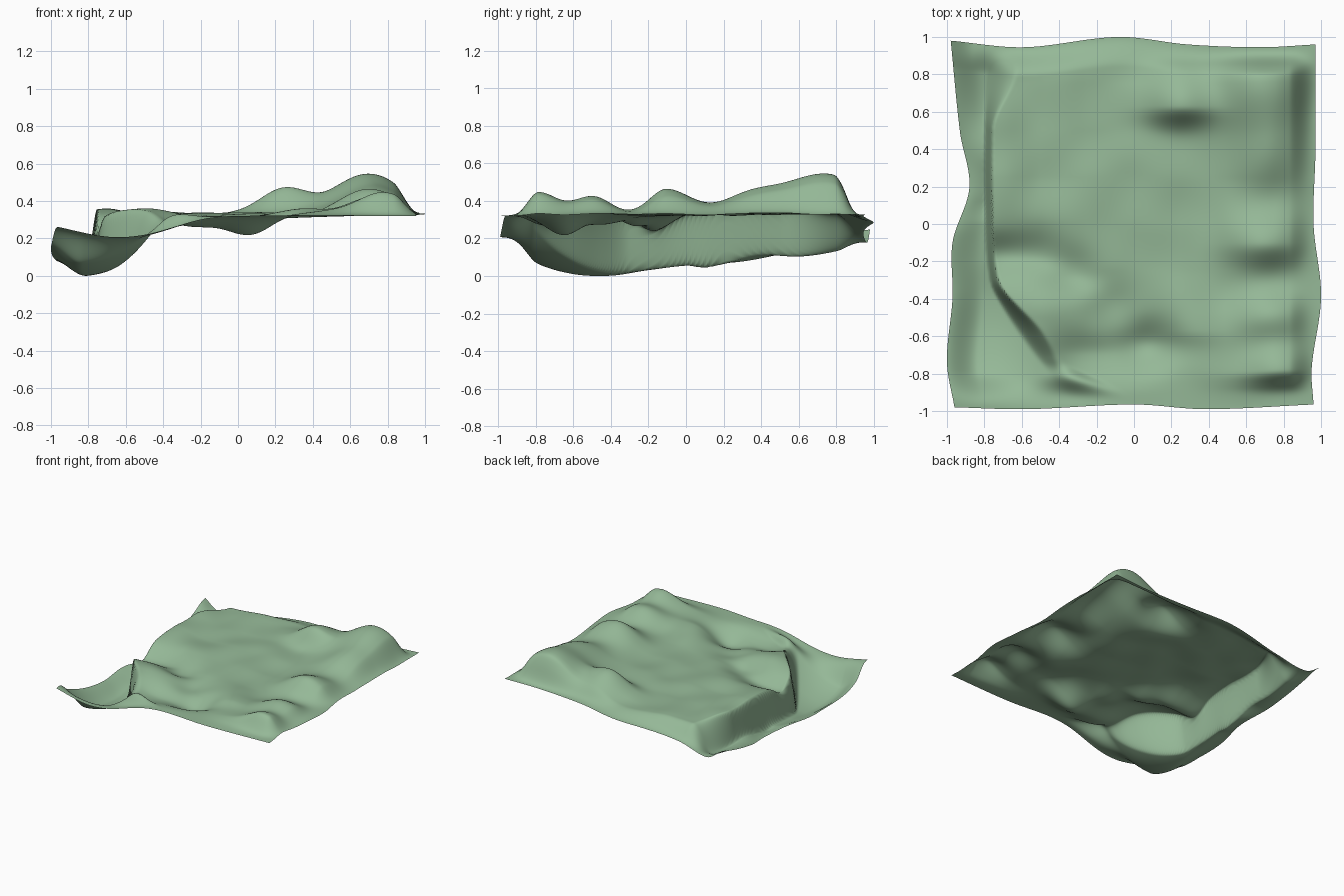
import bpy, bmesh, math
from mathutils import noise, Vector

cube = bpy.data.objects.get("Cube")
if cube:
    bpy.data.objects.remove(cube, do_unlink=True)


def smooth(t):
    t = max(0.0, min(1.0, t))
    return t * t * (3 - 2 * t)


def along(points, t):
    """Smooth curve value through a few (position, value) points."""
    if t <= points[0][0]:
        return points[0][1]
    for i in range(len(points) - 1):
        (a, p), (b, q) = points[i], points[i + 1]
        if t <= b:
            lo, hi = points[max(i - 1, 0)], points[min(i + 2, len(points) - 1)]
            ma = (q - lo[1]) / (b - lo[0])
            mb = (hi[1] - p) / (hi[0] - a)
            h, s = b - a, (t - a) / (b - a)
            return ((1 + 2 * s) * (1 - s) ** 2 * p + s * (1 - s) ** 2 * h * ma
                    + s * s * (3 - 2 * s) * q + s * s * (s - 1) * h * mb)
    return points[-1][1]


# Wavy outline of the cloth
LEFT = [(-1, -.96), (-.75, -1), (-.4, -.97), (-.1, -.97), (.2, -.88), (.5, -.93), (1, -.98)]
RIGHT = [(-1, .96), (-.8, .95), (-.4, 1), (0, .96), (.4, .97), (1, .97)]
FRONT = [(-1, -.98), (-.6, -.99), (0, -.965), (.4, -.99), (1, -.965)]
BACK = [(-1, .98), (-.6, .945), (-.08, 1), (.3, .96), (.7, .945), (1, .96)]

# Sagging left side: gutter depth, lifted hem, and foot of the step
GUTTER = [(-1, .2), (-.8, .07), (-.6, .01), (-.4, 0), (-.2, .03), (0, .05), (.12, .03),
          (.35, .11), (.6, .1), (.8, .13), (1, .19)]
HEM = [(-1, .27), (-.65, .12), (-.35, .08), (-.05, .1), (.22, .07), (.6, .14), (1, .26)]
STEP = [(-1, -.3), (-.85, -.42), (-.65, -.57), (-.45, -.7), (-.3, -.77), (0, -.8), (1, -.8)]
FRONT_HEM = [(-1, .27), (-.7, .21), (-.5, .22), (-.2, .3), (0, .32), (1, .32)]
BACK_HEM = [(-1, .26), (-.86, .18), (-.6, .23), (-.3, .27), (0, .29), (.3, .31), (1, .33)]

# Bumps and hollows: x, y, height, x spread, spread to front, spread to back
BUMPS = [(.7, .76, .21, .18, .22, .14), (.25, .63, .13, .13, .07, .14),
         (.73, .36, .1, .14, .16, .16), (.7, -.1, .13, .15, .09, .13),
         (.74, -.5, .1, .14, .1, .1), (.78, -.79, .11, .16, .07, .1),
         (-.7, .4, .025, .1, .3, .35), (.3, -.57, .03, .13, .06, .1),
         # diagonal valley behind the fold
         (.07, -.65, -.11, .12, .1, .09), (-.12, -.45, -.06, .1, .1, .1),
         (-.32, -.27, -.07, .11, .08, .1), (-.54, -.17, -.06, .11, .07, .09),
         (-.74, -.17, -.07, .1, .08, .08),
         # crest of the fold and its falling end
         (-.5, -.43, .04, .13, .1, .09), (-.22, -.7, -.06, .14, .12, .08)]


def top_height(x, y):
    bumps = 0
    for bx, by, amp, sx, front, back in BUMPS:
        sy = front if y < by else back
        bumps += amp * math.exp(-(((x - bx) / sx) ** 2 + ((y - by) / sy) ** 2) / 2)
    fade = smooth((.99 - x) / .16) * smooth((.97 - y) / .13) * smooth((y + .98) / .12)
    wrinkle = noise.noise(Vector((x * 4, y * 4, .3))) * .018
    return .33 + bumps * fade + wrinkle


def low_height(x, y, u):
    gutter, hem = along(GUTTER, y), along(HEM, y)
    z = gutter + (hem - gutter) * smooth((-u - .83) / .2) / smooth(.17 / .2)
    return z + 1.1 * max(0, x + .85) ** 2 * smooth((y + 1) / .2)


def cloth_point(u, v):
    left, right = along(LEFT, v), along(RIGHT, v)
    front, back = along(FRONT, u), along(BACK, u)
    x = left + (right - left) * (u + 1) / 2
    y = front + (back - front) * (v + 1) / 2
    low, top = low_height(x, y, u), top_height(x, y)
    width = .05 + .09 * smooth((-y - .3) / .3) + .2 * smooth((-y - .72) / .2)
    width += .14 * smooth((y - .5) / .35)
    z = low + (top - low) * smooth((x - along(STEP, y)) / width)
    z += (along(FRONT_HEM, x) - z) * smooth((-v - .8) / .2)
    z += (along(BACK_HEM, x) - z) * smooth((v - .84) / .16)
    return x, y, z


# Draped cloth sheet
COUNT = 200
bm = bmesh.new()
bmesh.ops.create_grid(bm, x_segments=COUNT, y_segments=COUNT, size=1)
for vert in bm.verts:
    vert.co = cloth_point(vert.co.x, vert.co.y)
lowest = min(vert.co.z for vert in bm.verts)
bmesh.ops.translate(bm, verts=bm.verts, vec=(0, 0, -lowest))
for face in bm.faces:
    face.smooth = True
mesh = bpy.data.meshes.new("cloth_sheet")
bm.to_mesh(mesh)
bm.free()
cloth = bpy.data.objects.new("cloth_sheet", mesh)
bpy.context.collection.objects.link(cloth)

# Soft green fabric
green = bpy.data.materials.new("sage_green")
green.use_nodes = True
color = (.3, .48, .31, 1)
green.diffuse_color = color
bsdf = green.node_tree.nodes["Principled BSDF"]
bsdf.inputs["Base Color"].default_value = color
bsdf.inputs["Roughness"].default_value = .8
mesh.materials.append(green)
